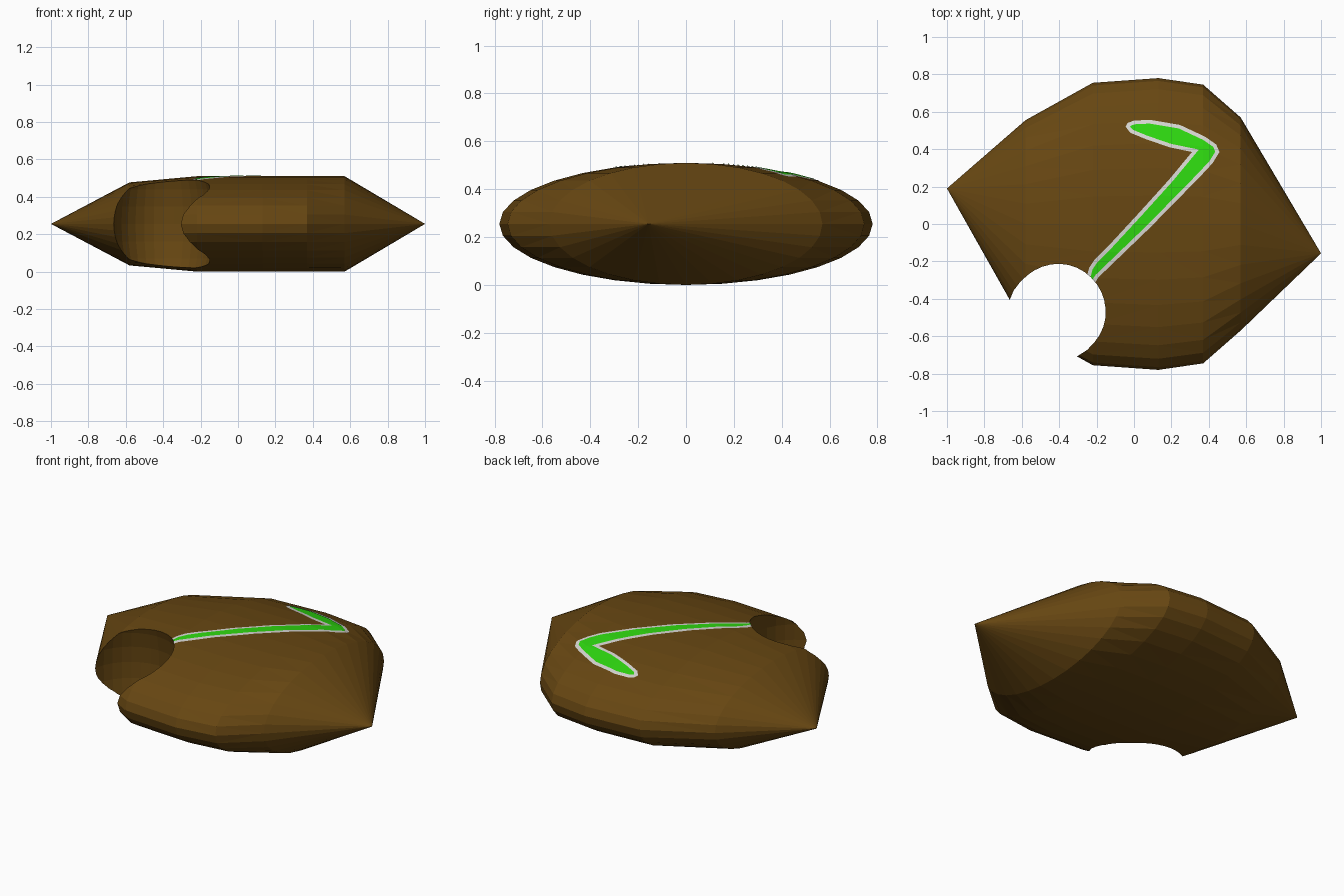
import bpy, bmesh, math
from mathutils import Vector, Matrix

if "Cube" in bpy.data.objects:
    bpy.data.objects.remove(bpy.data.objects["Cube"])

MID = 0.255      # height of the stone's centre line
SIDES = 32


def material(name, rgb):
    m = bpy.data.materials.new(name)
    m.diffuse_color = (*rgb, 1)
    m.use_nodes = True
    m.node_tree.nodes["Principled BSDF"].inputs["Base Color"].default_value = m.diffuse_color
    return m


BROWN = material("brown stone", (0.135, 0.062, 0.006))
PALE = material("pale grey border", (0.68, 0.68, 0.65))
GREEN = material("bright green paint", (0.027, 0.68, 0.005))


def add_object(name, bm, mat):
    bmesh.ops.recalc_face_normals(bm, faces=bm.faces)
    mesh = bpy.data.meshes.new(name)
    bm.to_mesh(mesh)
    bm.free()
    mesh.materials.append(mat)
    ob = bpy.data.objects.new(name, mesh)
    bpy.context.collection.objects.link(ob)
    return ob


def boolean(ob, cutter, operation):
    """Apply a boolean and throw the cutter away."""
    cutter.hide_render = True
    mod = ob.modifiers.new("cut", 'BOOLEAN')
    mod.operation, mod.object, mod.solver = operation, cutter, 'EXACT'
    bpy.context.view_layer.update()
    dg = bpy.context.evaluated_depsgraph_get()
    mesh = bpy.data.meshes.new_from_object(ob.evaluated_get(dg))
    ob.modifiers.clear()
    ob.data = mesh
    bpy.data.objects.remove(cutter)


# Stone: elliptical rings along x (x, half depth, half height), closed by two points
rings = [(-0.58, 0.555, 0.222), (-0.22, 0.755, 0.255), (0.13, 0.78, 0.255),
         (0.37, 0.745, 0.255), (0.57, 0.57, 0.255)]
bm = bmesh.new()
loops = []
for x, ry, rz in rings:
    loops.append([bm.verts.new((x, ry * math.cos(a), MID + rz * math.sin(a)))
                  for a in (2 * math.pi * i / SIDES for i in range(SIDES))])
left = bm.verts.new((-1, 0.19, MID))
right = bm.verts.new((1, -0.157, MID))
for i in range(SIDES):
    j = (i + 1) % SIDES
    for a, b in zip(loops, loops[1:]):
        bm.faces.new((a[i], a[j], b[j], b[i]))
    bm.faces.new((left, loops[0][j], loops[0][i]))
    bm.faces.new((right, loops[-1][i], loops[-1][j]))
bmesh.ops.triangulate(bm, faces=bm.faces)
stone = add_object("stone", bm, BROWN)

# Notch: a tall ellipsoid bitten out of the front left edge
bm = bmesh.new()
bmesh.ops.create_uvsphere(bm, u_segments=32, v_segments=16, radius=1,
                          matrix=Matrix.Translation((-0.397, -0.452, MID))
                          @ Matrix.Diagonal((0.272, 0.272, 0.48, 1)))
boolean(stone, add_object("notch_cutter", bm, BROWN), 'DIFFERENCE')

# Painted hooked stroke, outline seen from above (clockwise)
outline = [(-0.045, 0.52), (-0.035, 0.54), (0, 0.553), (0.085, 0.557), (0.245, 0.53),
           (0.38, 0.467), (0.44, 0.425), (0.457, 0.385), (0.42, 0.325), (0.355, 0.255),
           (0.085, -0.02), (-0.19, -0.285), (-0.225, -0.34), (-0.255, -0.29),
           (-0.24, -0.235), (-0.21, -0.19), (-0.13, -0.11), (0.03, 0.063),
           (0.19, 0.24), (0.31, 0.385), (0.19, 0.41), (0.06, 0.455), (-0.02, 0.488)]


def inset(points, d):
    """Move every corner of a clockwise outline inwards by d."""
    pts = [Vector(p) for p in points]
    out = []
    for i, p in enumerate(pts):
        e1 = (p - pts[i - 1]).normalized()
        e2 = (pts[(i + 1) % len(pts)] - p).normalized()
        n1, n2 = Vector((e1.y, -e1.x)), Vector((e2.y, -e2.x))
        out.append(p + (n1 + n2) * d / max(0.4, 1 + n1.dot(n2)))
    return out


def paint(name, points, lift, mat):
    """Thin skin of the stone's top, lifted a little and trimmed to an outline."""
    bm = bmesh.new()
    low = [bm.verts.new((p[0], p[1], 0.3)) for p in points]
    top = [bm.verts.new((p[0], p[1], 0.7)) for p in points]
    bm.faces.new(low)
    bm.faces.new(top)
    for i in range(len(points)):
        j = (i + 1) % len(points)
        bm.faces.new((low[i], low[j], top[j], top[i]))
    prism = add_object("outline_cutter", bm, mat)
    bm = bmesh.new()
    bm.from_mesh(stone.data)
    bmesh.ops.translate(bm, verts=bm.verts, vec=(0, 0, lift))
    skin = add_object(name, bm, mat)
    boolean(skin, prism, 'INTERSECT')
    # keep only the upward facing paint surface
    bm = bmesh.new()
    bm.from_mesh(skin.data)
    bm.normal_update()
    bmesh.ops.delete(bm, geom=[f for f in bm.faces if f.normal.z < 0.6], context='FACES')
    bm.to_mesh(skin.data)
    bm.free()
    skin.data.materials.clear()
    skin.data.materials.append(mat)
    for f in skin.data.polygons:
        f.material_index = 0


paint("painted_border", outline, 0.002, PALE)
paint("painted_stroke", inset(outline, 0.02), 0.004, GREEN)
